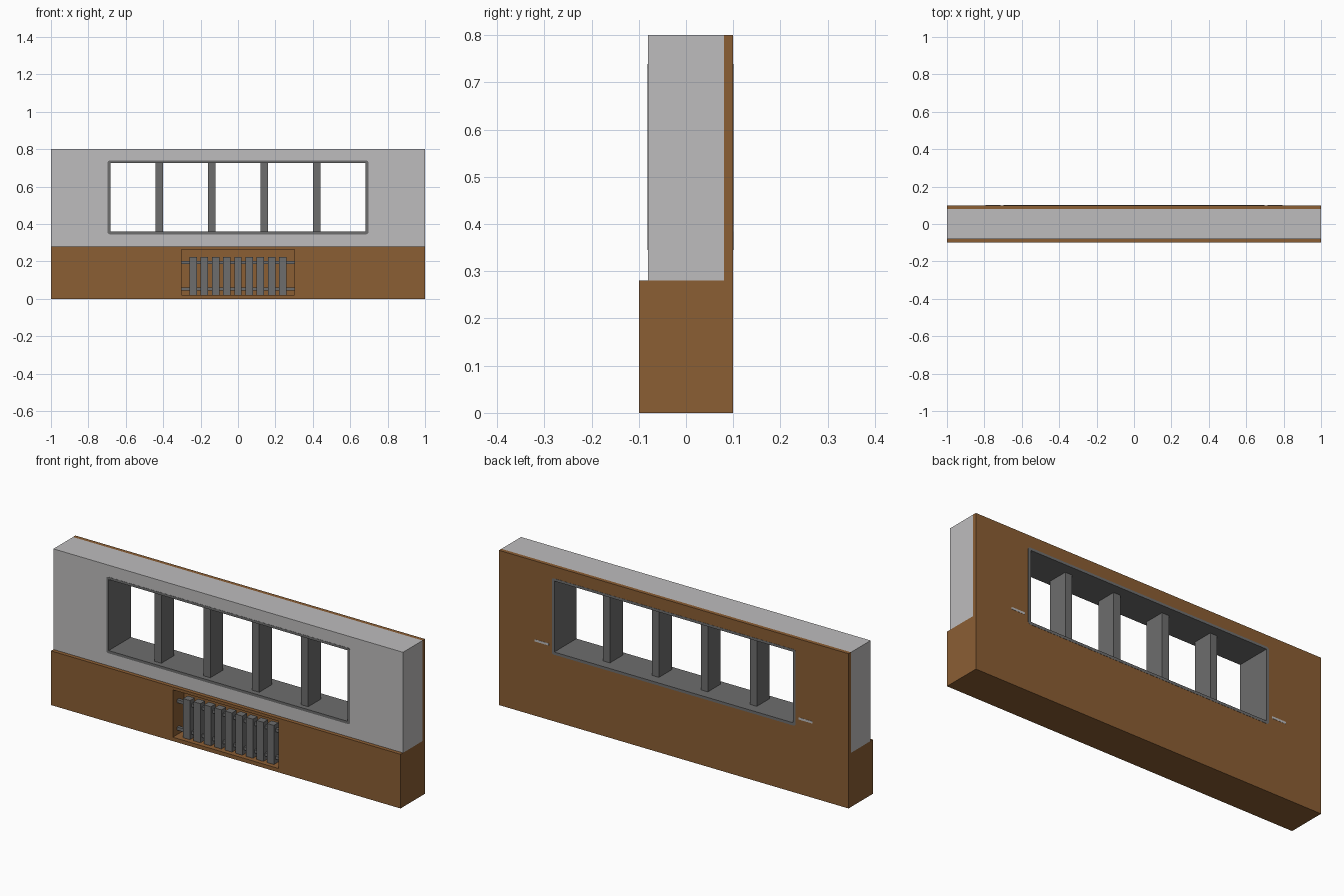
import bpy
import bmesh

cube = bpy.data.objects.get("Cube")
if cube:
    bpy.data.objects.remove(cube, do_unlink=True)


def material(name, rgb):
    m = bpy.data.materials.new(name)
    m.use_nodes = True
    m.diffuse_color = (*rgb, 1)
    bsdf = next(n for n in m.node_tree.nodes if n.type == 'BSDF_PRINCIPLED')
    bsdf.inputs["Base Color"].default_value = (*rgb, 1)
    return m


BROWN = material("brown_wood", (0.258, 0.112, 0.034))
LIGHT = material("light_grey_plaster", (0.515, 0.507, 0.512))
METAL = material("dark_grey_metal", (0.155, 0.155, 0.155))


def finish(bm, name, mat):
    bmesh.ops.recalc_face_normals(bm, faces=bm.faces)
    me = bpy.data.meshes.new(name)
    bm.to_mesh(me)
    bm.free()
    me.materials.append(mat)
    ob = bpy.data.objects.new(name, me)
    bpy.context.collection.objects.link(ob)
    return ob


def box(name, x, y, z, mat):
    """Box from (min, max) pairs."""
    bm = bmesh.new()
    bmesh.ops.create_cube(bm, size=1)
    for v in bm.verts:
        v.co = [r[0] if c < 0 else r[1] for c, r in zip(v.co, (x, y, z))]
    return finish(bm, name, mat)


def holed_panel(name, outer, hole, y, mat, depth=None, round_corners=0):
    """Slab with a rectangular hole (x0, x1, z0, z1); a depth makes it a recess."""
    bm = bmesh.new()

    def loop(r, yy):
        x0, x1, z0, z1 = r
        return [bm.verts.new((a, yy, b)) for a, b in ((x0, z0), (x1, z0), (x1, z1), (x0, z1))]

    def bridge(a, b):
        for i in range(4):
            j = (i + 1) % 4
            bm.faces.new((a[i], a[j], b[j], b[i]))

    front, back = loop(outer, y[0]), loop(outer, y[1])
    rim = loop(hole, y[0])
    inner = loop(hole, y[1] if depth is None else y[0] + depth)
    bridge(front, back)
    bridge(front, rim)
    bridge(rim, inner)
    if depth is None:
        bridge(inner, back)
    else:
        bm.faces.new(inner)
        bm.faces.new(back)
    if round_corners:
        edges = [e for e in bm.edges if e.verts[0] in front + back and e.verts[1] in front + back
                 and abs(e.verts[0].co.y - e.verts[1].co.y) > 0.01]
        bmesh.ops.bevel(bm, geom=edges, offset=round_corners, segments=3, profile=0.5, affect='EDGES')
    return finish(bm, name, mat)


# Wall: base with radiator recess, plaster upper part, wooden backing
opening = (-0.69, 0.69, 0.352, 0.732)
holed_panel("wall_base", (-1, 1, 0, 0.28), (-0.303, 0.303, 0.02, 0.265),
            (-0.1, 0.1), BROWN, depth=0.09)
holed_panel("upper_wall", (-1, 1, 0.28, 0.8), opening, (-0.08, 0.08), LIGHT)
holed_panel("back_cladding", (-1, 1, 0.28, 0.8), opening, (0.08, 0.1), BROWN)

# Window frame lining the opening, with four mullions
holed_panel("window_frame", (-0.697, 0.697, 0.345, 0.739), (-0.683, 0.683, 0.359, 0.726),
            (-0.081, 0.101), METAL, round_corners=0.01)
for i in range(4):
    cx = (i - 1.5) * 0.28
    box(f"mullion_{i + 1}", (cx - 0.02, cx + 0.02), (-0.055, 0.05), (0.355, 0.73), METAL)

# Small sill ends showing on the back
for side, cx in (("left", 0.755), ("right", -0.755)):
    box(f"sill_end_{side}", (cx - 0.04, cx + 0.04), (0.095, 0.101), (0.384, 0.395), LIGHT)

# Radiator: nine fins on two pipes
for i in range(9):
    cx = (i - 4) * 0.06
    box(f"radiator_fin_{i + 1}", (cx - 0.02, cx + 0.02), (-0.078, -0.04), (0.021, 0.223), METAL)
for name, cz in (("lower", 0.052), ("upper", 0.194)):
    box(f"radiator_pipe_{name}", (-0.303, 0.303), (-0.066, -0.05), (cz - 0.008, cz + 0.008), METAL)
